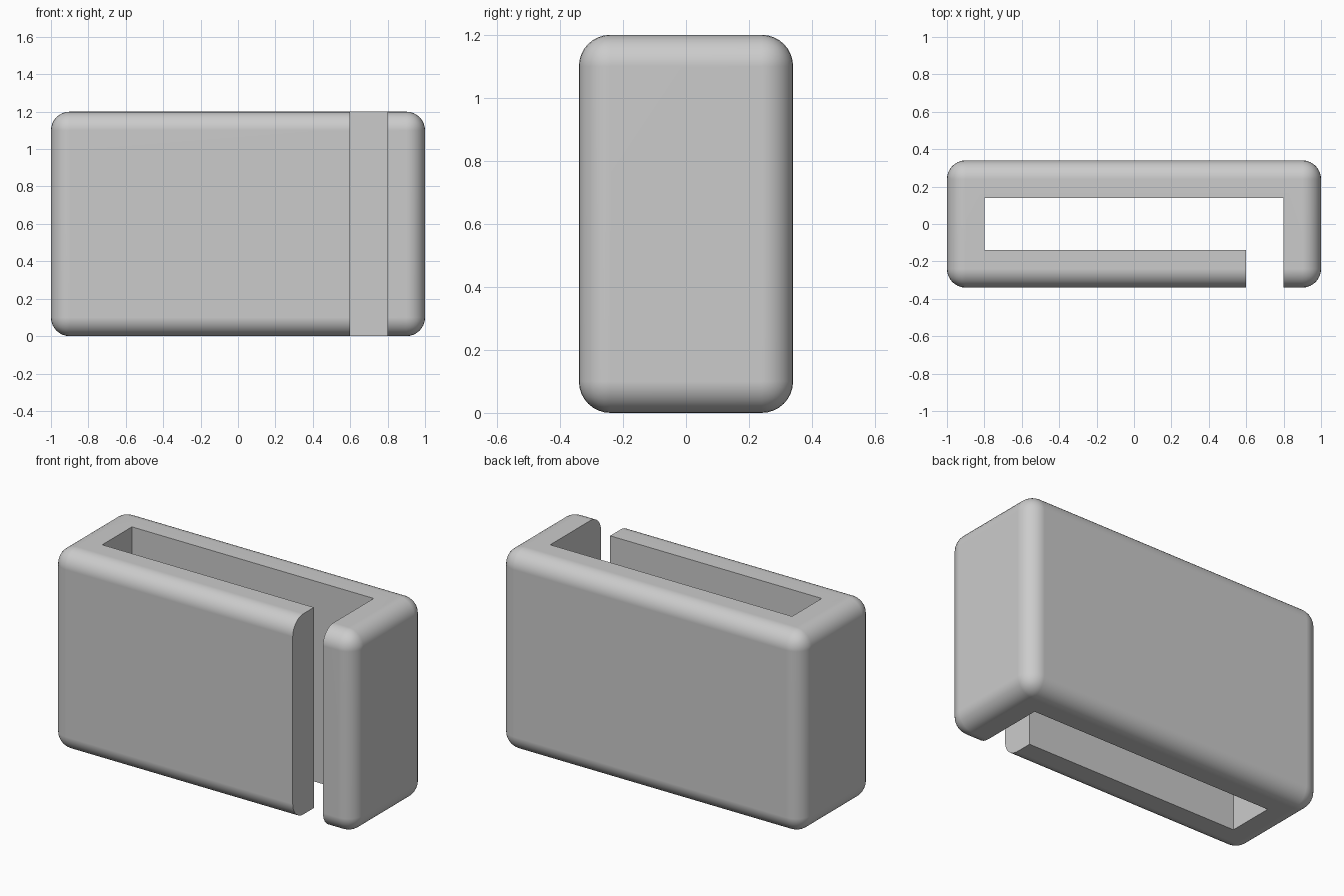
import bpy, bmesh, math
from mathutils import Matrix

cube = bpy.data.objects.get("Cube")
if cube:
    bpy.data.objects.remove(cube, do_unlink=True)

WIDTH, DEPTH, HEIGHT, RADIUS = 2.0, 0.68, 1.2, 0.1


def add_object(name, bm):
    mesh = bpy.data.meshes.new(name)
    bmesh.ops.recalc_face_normals(bm, faces=bm.faces[:])
    bm.to_mesh(mesh)
    bm.free()
    obj = bpy.data.objects.new(name, mesh)
    bpy.context.scene.collection.objects.link(obj)
    return obj


# Plain grey material
grey = bpy.data.materials.new("plain grey")
grey.use_nodes = True
colour = (0.6, 0.6, 0.6, 1)
grey.diffuse_color = colour
grey.node_tree.nodes["Principled BSDF"].inputs["Base Color"].default_value = colour

# Rounded block
bm = bmesh.new()
bmesh.ops.create_cube(bm, size=1, matrix=Matrix.Translation((0, 0, HEIGHT / 2))
                      @ Matrix.Diagonal((WIDTH, DEPTH, HEIGHT, 1)))
bmesh.ops.bevel(bm, geom=bm.edges[:], offset=RADIUS, segments=8,
                profile=0.5, affect='EDGES')
sleeve = add_object("slotted_sleeve", bm)
sleeve.data.materials.append(grey)

# Cutter: long vertical cavity with a slot out through the front
outline = [(-0.8, -0.14), (0.6, -0.14), (0.6, -1), (0.8, -1), (0.8, 0.14), (-0.8, 0.14)]
bm = bmesh.new()
face = bm.faces.new([bm.verts.new((x, y, -0.5)) for x, y in outline])
walls = bmesh.ops.extrude_face_region(bm, geom=[face])
top = [v for v in walls["geom"] if isinstance(v, bmesh.types.BMVert)]
bmesh.ops.translate(bm, verts=top, vec=(0, 0, HEIGHT + 1))
cutter = add_object("cavity_cutter", bm)
cutter.data.materials.append(grey)
cutter.hide_render = True

cut = sleeve.modifiers.new("cavity", 'BOOLEAN')
cut.operation = 'DIFFERENCE'
cut.solver = 'EXACT'
cut.object = cutter

# Apply the cut, then shade the rounded edges smoothly
bpy.ops.object.select_all(action='DESELECT')
bpy.context.view_layer.objects.active = sleeve
sleeve.select_set(True)
bpy.ops.object.modifier_apply(modifier=cut.name)
bpy.data.objects.remove(cutter, do_unlink=True)
bpy.ops.object.shade_smooth_by_angle(angle=math.radians(30))
weighted = sleeve.modifiers.new("flat sides", 'WEIGHTED_NORMAL')
weighted.keep_sharp = True
